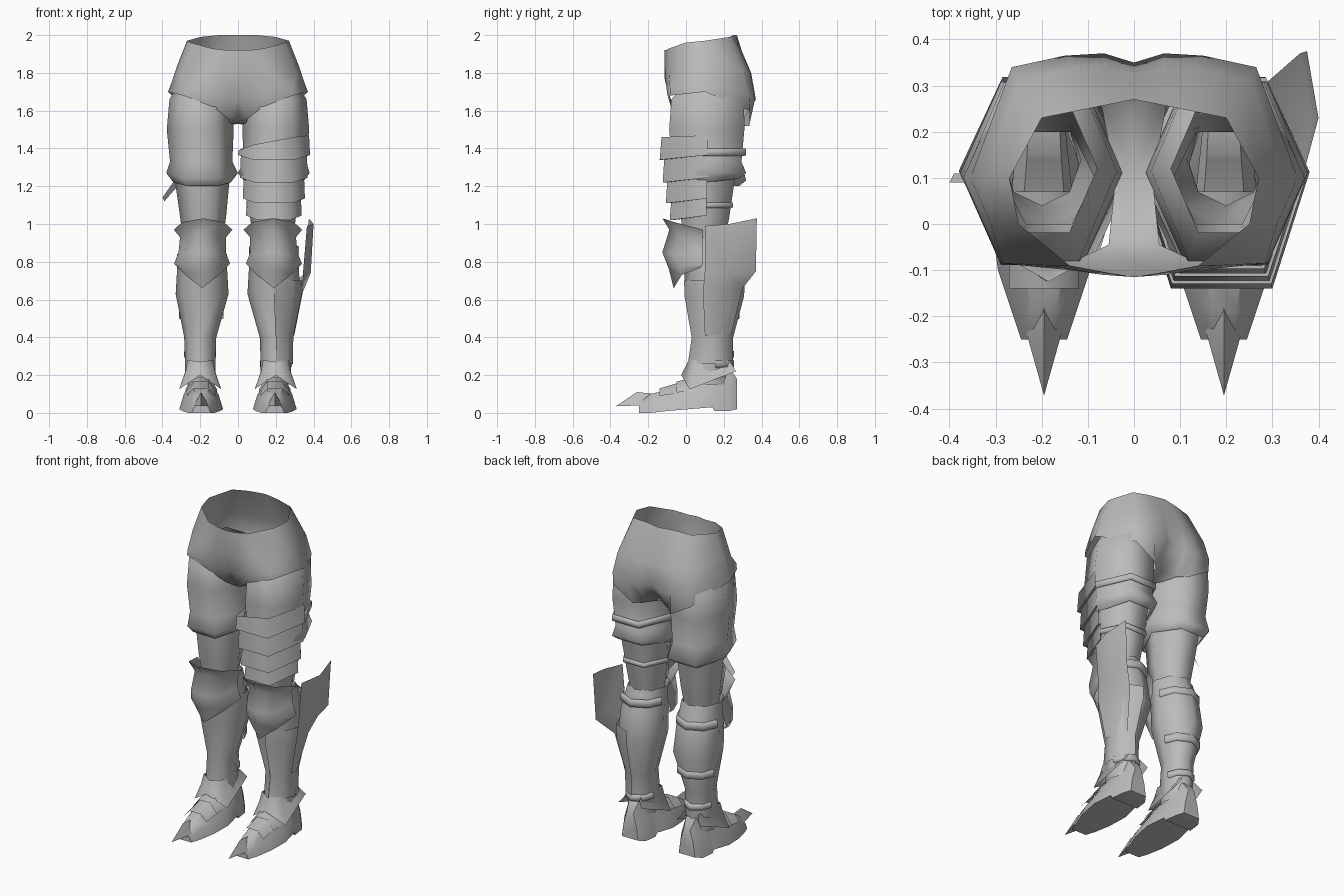
import bpy
import bmesh
from math import sin, cos, radians

default_cube = bpy.data.objects.get("Cube")
if default_cube:
    bpy.data.objects.remove(default_cube, do_unlink=True)

# One plain steel colour for every part
steel = bpy.data.materials.new("steel_grey")
steel.use_nodes = True
STEEL_COLOR = (0.5, 0.5, 0.5, 1.0)
steel.diffuse_color = STEEL_COLOR
steel.node_tree.nodes["Principled BSDF"].inputs["Base Color"].default_value = STEEL_COLOR

OCTAGON = [i * 45 for i in range(8)]
HEXAGON = [30 + i * 60 for i in range(6)]
FRONT_HALF = [-90, -45, 0, 45, 90]
BACK_HALF = [100, 135, 180, 225, 260]
FLAT_FRONT = [-95, -35, 35, 95]
CUFF = [-150, -45, 0, 45, 150]


def finish(name, bm, angle=80):
    """Turn a bmesh into a shaded object."""
    bmesh.ops.recalc_face_normals(bm, faces=bm.faces)
    mesh = bpy.data.meshes.new(name)
    bm.to_mesh(mesh)
    bm.free()
    mesh.materials.append(steel)
    obj = bpy.data.objects.new(name, mesh)
    bpy.context.collection.objects.link(obj)
    bpy.ops.object.select_all(action="DESELECT")
    obj.select_set(True)
    bpy.context.view_layer.objects.active = obj
    bpy.ops.object.shade_smooth_by_angle(angle=radians(angle))


def skin(bm, rows, closed):
    """Bridge consecutive rows of points with quads."""
    grid = [[bm.verts.new(point) for point in row] for row in rows]
    count = len(grid[0])
    for lower, upper in zip(grid, grid[1:]):
        for i in range(count if closed else count - 1):
            j = (i + 1) % count
            bm.faces.new((lower[i], lower[j], upper[j], upper[i]))
    return grid


def oval(side, cx, cy, rx, ry, z, angles):
    """Oval section; z is one height, a tuple per point, or a list per 45 degrees from the front."""
    points = []
    for i, a in enumerate(angles):
        height = z
        if isinstance(z, tuple):
            height = z[i]
        elif isinstance(z, list):
            turn = abs((a + 180) % 360 - 180)
            height = z[min(int(turn / 45 + 0.5), len(z) - 1)]
        points.append((side * (cx + rx * sin(radians(a))), cy - ry * cos(radians(a)), height))
    return points


def shell(name, side, rows, angles=OCTAGON):
    bm = bmesh.new()
    skin(bm, [oval(side, *row, angles) for row in rows], angles in (OCTAGON, HEXAGON))
    finish(name, bm)


def strap(name, side, cx, cy, rx, ry, z, height, angles):
    """Belt with a raised middle."""
    half, bulge = height / 2, 0.012
    shell(name, side, [(cx, cy, rx, ry, z + half),
                       (cx, cy, rx + bulge, ry + bulge, z + half * 0.8),
                       (cx, cy, rx + bulge, ry + bulge, z - half * 0.8),
                       (cx, cy, rx, ry, z - half)], angles)


# Pelvis: half outline from front centre to back centre, then mirrored
pelvis_rows = [
    [(0, -.115, 1.92), (.06, -.105, 1.92), (.14, -.09, 1.93), (.25, 0, 1.96), (.27, .1, 1.97),
     (.2, .23, 1.99), (.1, .25, 2), (.05, .26, 2), (0, .27, 2)],
    [(0, -.115, 1.78), (.07, -.11, 1.78), (.18, -.09, 1.79), (.31, 0, 1.8), (.325, .1, 1.83),
     (.25, .31, 1.8), (.13, .34, 1.8), (.06, .345, 1.8), (0, .33, 1.8)],
    [(0, -.08, 1.66), (.06, -.09, 1.66), (.14, -.1, 1.69), (.285, -.085, 1.72), (.355, .1, 1.74),
     (.265, .34, 1.68), (.15, .365, 1.66), (.065, .37, 1.66), (0, .35, 1.67)],
    [(0, -.02, 1.54), (.055, -.045, 1.56), (.13, -.08, 1.62), (.29, -.085, 1.68), (.37, .1, 1.7),
     (.265, .335, 1.6), (.13, .335, 1.52), (.075, .28, 1.52), (0, .25, 1.54)],
]
bm = bmesh.new()
hem = skin(bm, pelvis_rows, False)[-1]
# Saddle strip joining front and back between the legs
saddle = [bm.verts.new((x, 0.1, 1.53)) for x in (0, 0.04)]
bm.faces.new((hem[0], hem[1], saddle[1], saddle[0]))
bm.faces.new((saddle[0], saddle[1], hem[-2], hem[-1]))
copy = bmesh.ops.duplicate(bm, geom=bm.verts[:] + bm.edges[:] + bm.faces[:])["geom"]
for v in copy:
    if isinstance(v, bmesh.types.BMVert):
        v.co.x = -v.co.x
bmesh.ops.remove_doubles(bm, verts=bm.verts, dist=0.0005)
finish("pelvis", bm)


def foot(label, side):
    """Pointed boot lofted from heel to toe, with plates and a claw."""
    def section(y, width, top, bottom):
        middle = bottom + (top - bottom) * 0.5
        outline = [(-1, bottom), (-0.8, middle), (-0.4, top), (0.4, top), (0.8, middle), (1, bottom)]
        return [(side * (0.195 + width * u), y, z) for u, z in outline]

    bm = bmesh.new()
    grid = skin(bm, [section(*s) for s in (
        (.27, .055, .18, .02), (.23, .082, .24, .01), (.15, .092, .23, .01), (.14, .094, .22, .03),
        (.02, .116, .17, .02), (-.1, .1, .12, .01), (-.19, .07, .1, 0), (-.25, .05, .05, 0))], True)
    bm.faces.new(grid[0])
    bm.faces.new(grid[-1])
    finish(label + "_boot", bm, 50)

    # Overlapping instep plates
    for i, (y, width, top) in enumerate(((0, 0.104, 0.17), (-0.09, 0.095, 0.135))):
        bm = bmesh.new()
        skin(bm, [section(y + 0.07, width, top + 0.03, 0.05)[1:5],
                  section(y - 0.05, width, top - 0.005, 0.05)[1:5]], False)
        finish(f"{label}_instep_plate_{i + 1}", bm)

    # Toe claw
    bm = bmesh.new()
    tip = bm.verts.new((side * 0.195, -0.372, 0.035))
    base = [bm.verts.new((side * (0.195 + x), y, z)) for x, y, z in
            ((-.04, -.23, .04), (0, -.26, .11), (.04, -.23, .04), (0, -.24, .045))]
    heel = bm.verts.new((side * 0.195, -0.16, 0.1))
    for i in range(4):
        bm.faces.new((base[i], base[(i + 1) % 4], tip))
        bm.faces.new((base[(i + 1) % 4], base[i], heel))
    finish(label + "_toe_claw", bm, 40)


# Parts shared by both legs: the thigh guard hem and the straps sit lower or higher per leg
for label, side, hem_back, knee_strap, ankle_strap in (
        ("left", 1, 1.27, 0.86, 0.26), ("right", -1, 1.23, 0.82, 0.31)):
    shell(label + "_thigh_guard", side, [
        (.2, .12, .12, .16, 1.73), (.2, .115, .163, .222, 1.66), (.2, .11, .177, .23, 1.5),
        (.195, .11, .165, .212, 1.33),
        (.19, .115, .19, .235, [1.22, 1.24, 1.27, hem_back]),
        (.19, .11, .152, .195, [1.2, 1.2, 1.22, hem_back - 0.03])], HEXAGON)
    shell(label + "_lower_thigh", side, [
        (.19, .11, .148, .175, 1.26), (.185, .1, .122, .15, 1.04), (.185, .1, .1, .115, .88)], HEXAGON)
    shell(label + "_calf", side, [
        (.185, .1, .115, .13, .93), (.19, .13, .13, .145, .8), (.19, .15, .14, .15, .63),
        (.2, .14, .085, .1, .4), (.2, .13, .08, .11, .27), (.2, .13, .08, .1, .15)])
    shell(label + "_knee_guard", side, [
        (.185, .09, .155, .215, [1.03, 1.01, .97]), (.185, .09, .122, .178, [.97, .95, .93]),
        (.19, .09, .125, .215, [.85, .84, .85]), (.19, .09, .148, .18, [.76, .77, .79]),
        (.19, .08, .128, .145, [.66, .73, .77])], FRONT_HALF)
    strap(label + "_knee_strap", side, .19, .125, .123, .142, knee_strap, .05, BACK_HALF)
    shell(label + "_ankle_cuff", side, [
        (.2, .13, .095, .12, [.27, .28, .27, .27]),
        (.2, .13, .11, .135, [.24, .22, .24, .25]),
        (.2, .13, .158, .155, [.2, .125, .19, .22])], CUFF)
    strap(label + "_ankle_strap", side, .2, .135, .074, .108, ankle_strap, .04, BACK_HALF)
    foot(label, side)

# Right leg extras: calf strap and small side tab
strap("right_calf_strap", -1, .195, .15, .108, .122, .52, .05, BACK_HALF)
bm = bmesh.new()
bm.faces.new([bm.verts.new(p) for p in
              ((-.33, .09, 1.24), (-.4, .09, 1.14), (-.39, .11, 1.12), (-.32, .11, 1.2))])
finish("right_thigh_tab", bm)

# Left leg extras: layered thigh plates, each overlapping the next
lames = [(.192, .28, (1.39, 1.42, 1.46, 1.47), 1.36), (.18, .26, 1.38, 1.24),
         (.165, .24, 1.26, 1.13), (.148, .215, 1.15, 1.04)]
for i, (rx, ry, top, bottom) in enumerate(lames):
    edge = [bottom - 0.02, bottom - 0.02, bottom + 0.005]
    shell(f"left_thigh_plate_{i + 1}", 1, [
        (.19, .09, rx - 0.005, ry - 0.012, top), (.19, .09, rx, ry, edge),
        (.19, .09, rx - 0.012, ry - 0.02, edge)], FLAT_FRONT)
strap("left_upper_thigh_strap", 1, .195, .115, .17, .222, 1.38, .04, HEXAGON)
strap("left_lower_thigh_strap", 1, .188, .1, .13, .16, 1.1, .03, HEXAGON)

# Left outer greave and its swept wing
shell("left_greave", 1, [
    (.19, .15, .148, .16, .7), (.19, .15, .148, .158, .62),
    (.2, .14, .093, .11, .4), (.2, .13, .09, .12, .26)], [0, 45, 90, 135, 180])
bm = bmesh.new()
skin(bm, [[(.365, .1, .99), (.4, .23, 1), (.375, .375, 1.03)],
          [(.345, .1, .75), (.385, .23, .74), (.36, .37, .75)],
          [(.338, .09, .64), (.343, .2, .64), (.28, .3, .66)],
          [(.293, .1, .41), (.298, .15, .41), (.25, .24, .42)]], False)
finish("left_greave_wing", bm)
